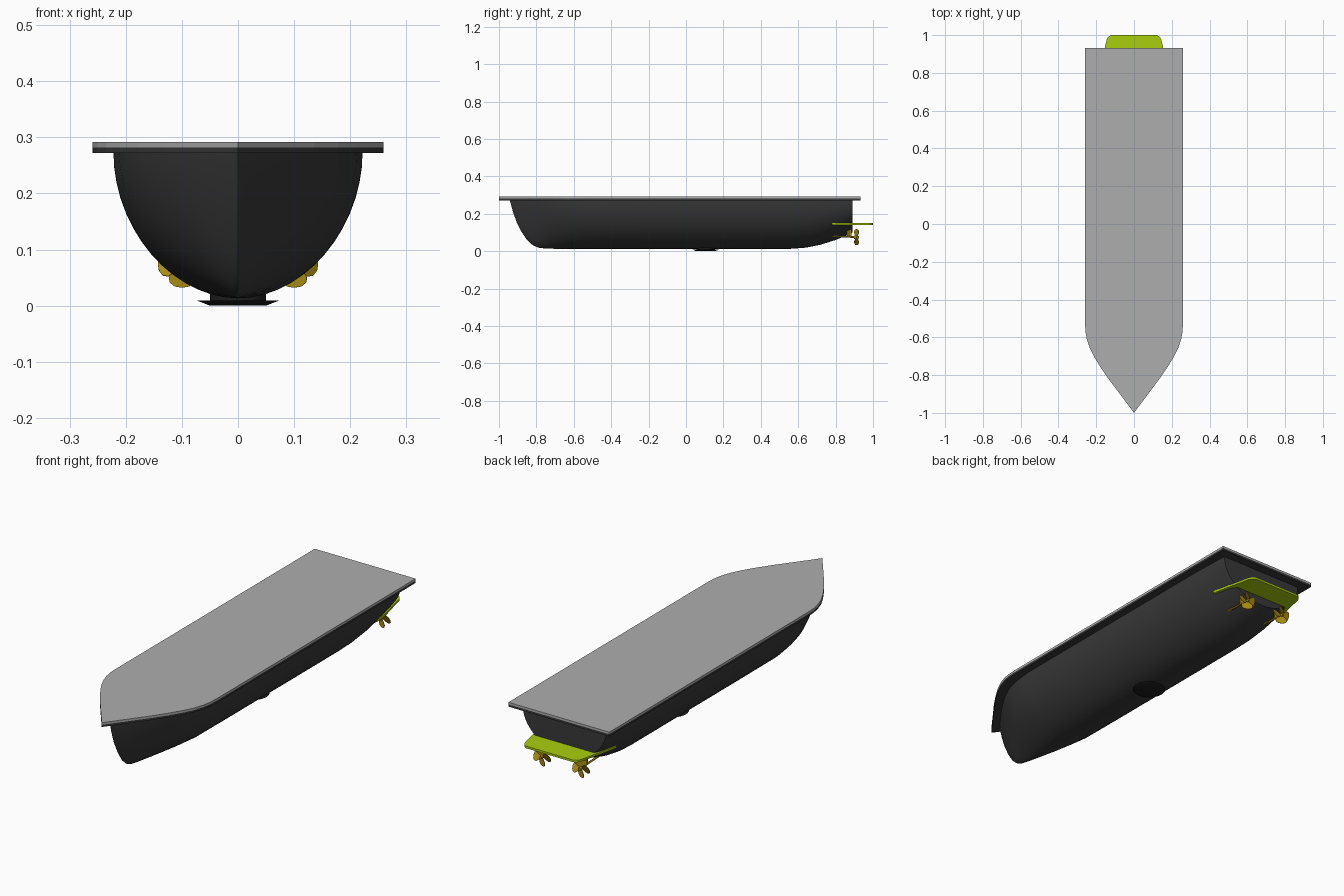
import bpy, bmesh
from math import sin, cos, pi, radians
from mathutils import Vector, Matrix

if "Cube" in bpy.data.objects:
    bpy.data.objects.remove(bpy.data.objects["Cube"])


def material(name, *rgb):
    m = bpy.data.materials.new(name)
    m.use_nodes = True
    m.diffuse_color = (*rgb, 1)
    m.node_tree.nodes["Principled BSDF"].inputs["Base Color"].default_value = (*rgb, 1)
    return m


GREY = material("deck grey", .42, .42, .42)
DARK = material("hull charcoal", .04, .04, .04)
BLACK = material("pod black", .012, .012, .012)
LIME = material("platform lime", .4, .62, .004)
GOLD = material("propeller gold", .4, .27, .005)


def finish(bm, name, mat, smooth=None):
    bmesh.ops.remove_doubles(bm, verts=bm.verts, dist=.00005)
    bmesh.ops.recalc_face_normals(bm, faces=bm.faces)
    mesh = bpy.data.meshes.new(name)
    bm.to_mesh(mesh)
    bm.free()
    ob = bpy.data.objects.new(name, mesh)
    bpy.context.collection.objects.link(ob)
    mesh.materials.append(mat)
    if smooth:
        bpy.ops.object.select_all(action='DESELECT')
        ob.select_set(True)
        bpy.context.view_layer.objects.active = ob
        bpy.ops.object.shade_smooth_by_angle(angle=radians(smooth))
    return ob


def loft(bm, rings):
    """Skin closed rings of points and cap both ends."""
    rows = [[bm.verts.new(p) for p in ring] for ring in rings]
    for a, b in zip(rows, rows[1:]):
        for i in range(len(a)):
            j = (i + 1) % len(a)
            bm.faces.new((a[i], a[j], b[j], b[i]))
    bm.faces.new(rows[0])
    bm.faces.new(rows[-1])


def slab(name, half, z0, z1, mat):
    """Flat plate from a half outline mirrored over x."""
    outline = half + [(-x, y) for x, y in reversed(half) if x > 0]
    bm = bmesh.new()
    loft(bm, [[(x, y, z) for x, y in outline] for z in (z0, z1)])
    return finish(bm, name, mat)


def tube(bm, a, b, r0, r1, sides=12):
    a, b = Vector(a), Vector(b)
    spin = (b - a).to_track_quat('Z', 'Y').to_matrix().to_4x4()
    bmesh.ops.create_cone(bm, cap_ends=True, segments=sides, radius1=r0, radius2=r1,
                          depth=(b - a).length,
                          matrix=Matrix.Translation((a + b) / 2) @ spin)


# Hull: stations of y, half width, keel height, section sharpness
TOP = .273
stations = [
    (-.94, 0, .265, 1.7), (-.925, .012, .21, 1.7), (-.905, .028, .155, 1.65),
    (-.88, .047, .105, 1.6), (-.85, .07, .06, 1.55), (-.82, .092, .033, 1.5),
    (-.79, .113, .019, 1.42), (-.75, .139, .014, 1.35), (-.7, .168, .013, 1.25),
    (-.64, .194, .013, 1.18), (-.57, .212, .013, 1.12), (-.48, .222, .013, 1.05),
    (-.2, .222, .013, 1.04), (.2, .222, .013, 1.04), (.56, .222, .013, 1.04),
    (.64, .222, .019, 1.02), (.72, .221, .035, 1), (.8, .219, .06, 1),
    (.86, .217, .084, 1), (.89, .215, .1, 1)]
STEPS = 28
rings = []
for y, w, keel, p in stations:
    ring = []
    for i in range(STEPS + 1):
        t = pi * i / STEPS
        c, s = cos(t), sin(t)
        x = w * abs(c) ** p * (1 if c > 0 else -1)
        ring.append((x, y, TOP - (TOP - keel) * abs(s) ** p))
    rings.append(ring)
bm = bmesh.new()
loft(bm, rings)
finish(bm, "hull", DARK, 40)

# Deck plate over a dark rub rail
deck = [(0, -1), (.045, -.94), (.09, -.88), (.135, -.82), (.178, -.757), (.21, -.705),
        (.235, -.655), (.25, -.61), (.257, -.57), (.259, -.53), (.259, .933)]
slab("deck", deck, .282, .292, GREY)
slab("rub_rail", deck, .272, .282, DARK)

# Swim platform wrapping the stern
slab("swim_platform",
     [(.188, .78), (.172, .86), (.155, .93), (.15, .955), (.144, .978), (.135, .993), (.12, 1)],
     .141, .151, LIME)

# Sensor pod under the keel
bm = bmesh.new()
tube(bm, (0, .105, 0), (0, .105, .009), .05, .073, 40)
tube(bm, (0, .105, .009), (0, .105, .03), .05, .05, 40)
finish(bm, "keel_pod", BLACK, 30)


def blade(bm, centre, angle):
    """Pitched rounded fan blade, thin and two sided."""
    turn = Matrix.Rotation(angle, 4, 'Y')
    pitch = Matrix.Rotation(radians(28), 4, 'Z')
    half = [(.004, .004), (.018, .014), (.026, .024), (.024, .034), (.014, .041), (0, .043)]
    shape = half + [(-x, z) for x, z in reversed(half) if x > 0]
    loft(bm, [[centre + turn @ pitch @ Vector((x, dy, z)) for x, z in shape]
              for dy in (-.001, .001)])


# Propellers, shafts and struts on both sides
for side, name in ((1, "left"), (-1, "right")):
    x = .1 * side
    hub = Vector((x, .912, .075))
    bm = bmesh.new()
    tube(bm, hub - Vector((0, .014, 0)), hub + Vector((0, .014, 0)), .009, .006)
    for k in range(4):
        blade(bm, hub, k * pi / 2)
    finish(bm, name + "_propeller", GOLD, 30)
    bm = bmesh.new()
    tube(bm, (x, .765, .082), hub, .0045, .0045)
    finish(bm, name + "_shaft", GOLD, 30)
    bm = bmesh.new()
    loft(bm, [[(x + a * .004, .872 + b * .012, z) for a, b in ((-1, 0), (0, -1), (1, 0), (0, 1))]
              for z in (.074, .142)])
    finish(bm, name + "_strut", GOLD)
